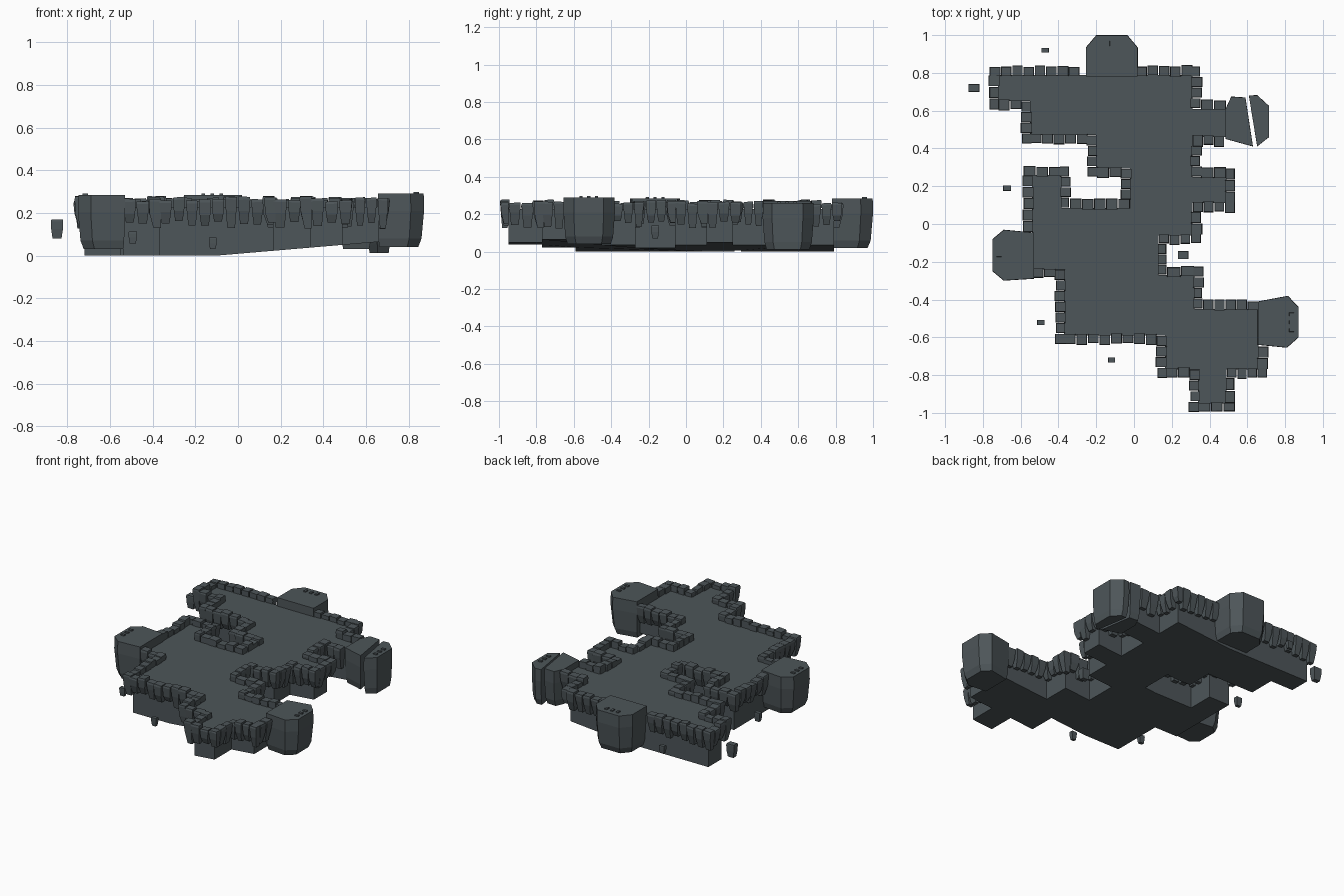
import bpy, bmesh, random
from mathutils import Vector

if "Cube" in bpy.data.objects:
    bpy.data.objects.remove(bpy.data.objects["Cube"])

random.seed(4)
stone = bpy.data.materials.new("slate_stone")
stone.diffuse_color = (0.075, 0.092, 0.1, 1)
stone.use_nodes = True
stone.node_tree.nodes["Principled BSDF"].inputs["Base Color"].default_value = stone.diffuse_color


def finish(name, bm):
    bmesh.ops.recalc_face_normals(bm, faces=bm.faces)
    me = bpy.data.meshes.new(name)
    bm.to_mesh(me)
    bm.free()
    me.materials.append(stone)
    ob = bpy.data.objects.new(name, me)
    bpy.context.collection.objects.link(ob)
    return ob


def loft(bm, rings):
    """Closed solid through rings with equal point counts."""
    vs = [[bm.verts.new(p) for p in r] for r in rings]
    n = len(vs[0])
    for a, b in zip(vs, vs[1:]):
        for i in range(n):
            bm.faces.new((a[i], a[(i + 1) % n], b[(i + 1) % n], b[i]))
    bm.faces.new(vs[0][::-1])
    bm.faces.new(vs[-1])


def shrink(poly, s, z, pivot):
    return [(pivot[0] + (x - pivot[0]) * s, pivot[1] + (y - pivot[1]) * s, z) for x, y in poly]


# Floor outline, clockwise
outline = [(-.72, .79), (.31, .79), (.31, .61), (.49, .61), (.49, .46), (.31, .46),
           (.31, .25), (.49, .25), (.49, .11), (.31, .11), (.31, -.06), (.13, -.06),
           (.13, -.27), (.32, -.27), (.32, -.45), (.66, -.45), (.66, -.77), (.49, -.77),
           (.49, -.95), (.34, -.95), (.34, -.77), (.165, -.77), (.165, -.59), (-.37, -.59),
           (-.37, -.24), (-.54, -.24), (-.54, .26), (-.385, .26), (-.385, .085),
           (-.02, .085), (-.02, .295), (-.2, .295), (-.2, .47), (-.55, .47),
           (-.55, .65), (-.72, .65)]
FLOOR, TOP = .228, .285

# Main body, underside sloping up towards the right
bm = bmesh.new()
loft(bm, [[(x, y, 0) for x, y in outline], [(x, y, FLOOR) for x, y in outline]])
bmesh.ops.bisect_plane(bm, geom=bm.verts[:] + bm.edges[:] + bm.faces[:],
                       plane_co=(-.1, 0, 0), plane_no=(1, 0, 0))
for v in bm.verts:
    if v.co.z < .01:
        v.co.z = max(0, v.co.x + .1) * .085
finish("floor_body", bm)

# Towers: plan, pivot of the taper, bottom height, top height
towers = {
    "back_tower": ([(-.255, .78), (-.255, .935), (-.2, 1), (-.035, 1), (.02, .935), (.02, .78)],
                   (-.12, .82), .02, TOP),
    "left_tower": ([(-.53, -.29), (-.69, -.3), (-.75, -.25), (-.75, -.08), (-.69, -.03), (-.53, -.045)],
                   (-.58, -.165), .03, TOP),
    "right_tower": ([(.655, -.41), (.815, -.38), (.872, -.44), (.872, -.6), (.81, -.655), (.655, -.64)],
                    (.7, -.52), .04, TOP + .005),
    "broken_tower_inner": ([(.485, .45), (.485, .61), (.515, .675), (.59, .67), (.63, .41)],
                           (.53, .54), .03, TOP - .015),
    "broken_tower_outer": ([(.652, .41), (.608, .68), (.652, .683), (.715, .625), (.715, .46)],
                           (.66, .54), .012, TOP - .025),
}
for name, (plan, pv, lo, hi) in towers.items():
    bm = bmesh.new()
    loft(bm, [shrink(plan, .84, lo, pv), shrink(plan, .93, lo + .04, pv),
              shrink(plan, 1, hi - .08, pv), shrink(plan, .99, hi, pv)])
    finish(name, bm)


def in_tower(p):
    for plan, *_ in towers.values():
        xs, ys = [q[0] for q in plan], [q[1] for q in plan]
        if min(xs) - .012 < p.x < max(xs) + .012 and min(ys) - .012 < p.y < max(ys) + .012:
            return True
    return False


# Rim of tapered, uneven stones along the outline
bm = bmesh.new()
n = len(outline)
R = random.uniform
for i in range(n):
    p0, a, b, p3 = (Vector(outline[(i + k) % n]) for k in (-1, 0, 1, 2))
    d = (b - a).normalized()
    out = Vector((-d.y, d.x))
    convex_start = (a - p0).cross(d) < 0
    start = -.045 if convex_start else .045
    length = (b - a).length
    count = max(1, round((length - start) / .06))
    step = (length - start) / count
    for k in range(count):
        t0 = start + k * step + .001
        t1 = t0 + step - .002 - R(0, .003)
        if in_tower(a + d * (t0 + t1) / 2 + out * .02):
            continue
        depth, inner = R(.04, .052), R(-.01, -.002)
        top, low, mid = R(.255, .278), R(.125, .165), R(.19, .21)

        def ring(z, inset, dep):
            z2 = z + (R(-.004, .004) if z > .24 else 0)
            return [(*(a + d * t + out * o), zz) for t, o, zz in (
                (t0 + inset, inner, z), (t1 - inset, inner, z2),
                (t1 - inset, dep, z2), (t0 + inset, dep, z))]
        loft(bm, [ring(low, .011, depth * .55), ring(mid, .004, depth * .9),
                  ring(top - .012, 0, depth), ring(top, .002, depth - .003)])
finish("rim_stones", bm)

# Small ridges on the tower tops
bm = bmesh.new()
for cx, cy, dx, dy, z in [(-.12, .955, 1, 0, TOP), (-.715, -.165, 0, 1, TOP),
                          (.835, -.52, 0, 1, TOP + .005), (.68, .54, 0, 1, TOP - .025)]:
    for k in (-1, 0, 1):
        x, y = cx + dx * k * .042, cy + dy * k * .042
        w, h = (.009, .014) if dx else (.014, .009)
        sq = [(x - w, y - h), (x + w, y - h), (x + w, y + h), (x - w, y + h)]
        loft(bm, [shrink(sq, 1, z - .01, (x, y)), shrink(sq, .9, z + .007, (x, y))])
finish("tower_ridges", bm)

# Loose floating stones: x, y, low z, high z, width, depth
for i, (x, y, lo, hi, w, dp) in enumerate([
        (-.848, .72, .08, .168, .058, .042), (-.47, .92, .08, .13, .04, .025),
        (-.672, .19, .07, .13, .042, .028), (-.493, -.522, .057, .112, .04, .027),
        (-.118, -.72, .03, .085, .037, .026), (.26, -.165, .07, .14, .056, .042)]):
    bm = bmesh.new()
    sq = [(x - w / 2, y - dp / 2), (x + w / 2, y - dp / 2), (x + w / 2, y + dp / 2), (x - w / 2, y + dp / 2)]
    loft(bm, [shrink(sq, .72, lo, (x, y)), shrink(sq, .95, lo + (hi - lo) * .5, (x, y)),
              shrink(sq, 1, hi - .008, (x, y)), shrink(sq, .93, hi, (x, y))])
    finish(f"loose_stone_{i + 1}", bm)
